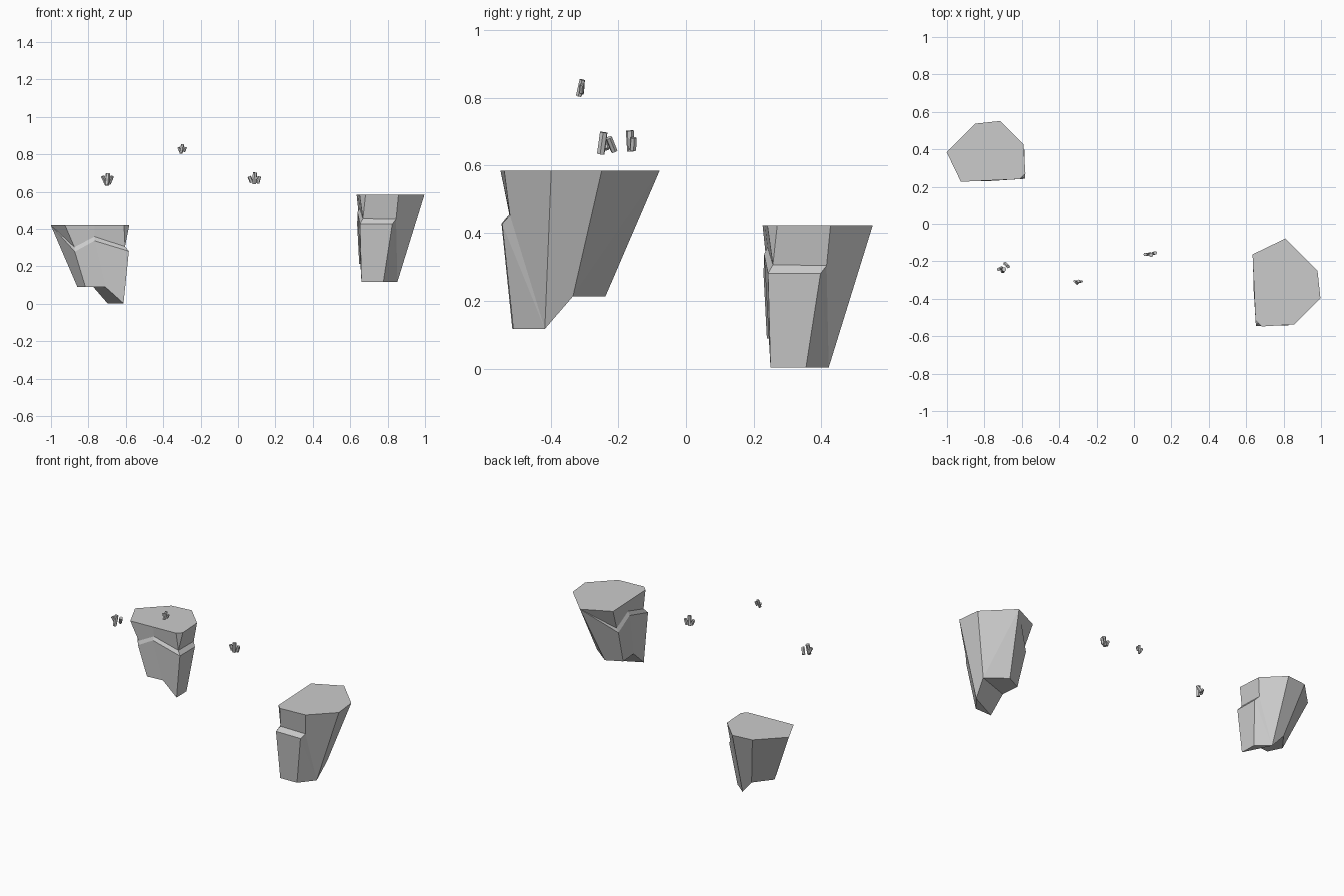
import bpy, bmesh
from mathutils import Vector, Matrix

if "Cube" in bpy.data.objects:
    bpy.data.objects.remove(bpy.data.objects["Cube"])


def material(name, rgb):
    m = bpy.data.materials.new(name)
    m.diffuse_color = (*rgb, 1)
    m.use_nodes = True
    m.node_tree.nodes["Principled BSDF"].inputs["Base Color"].default_value = m.diffuse_color
    return m


stone = material("grey_stone", (0.6, 0.6, 0.6))


def finish(bm, name):
    bmesh.ops.recalc_face_normals(bm, faces=bm.faces[:])
    me = bpy.data.meshes.new(name)
    bm.to_mesh(me)
    bm.free()
    me.materials.append(stone)
    ob = bpy.data.objects.new(name, me)
    bpy.context.collection.objects.link(ob)
    return ob


# Rock columns: rim, ledge top, ledge lip, foot (repeated points collapse)
T = 0.585
tip, tip_b = (.81, -.078, T), (.745, -.238, .213)
r1, r1_b = (.997, -.398, T), (.852, -.417, .117)
r2, r2_b = (.981, -.249, T), (.868, -.334, .213)
corner = [(.668, -.522, .456), (.652, -.545, .428), (.66, -.513, .117)]
columns = [
    [tip, tip, tip, tip_b],
    [(.634, -.163, T), (.648, -.22, .452), (.637, -.222, .425), (.648, -.286, .213)],
    [(.642, -.34, T), (.65, -.34, .515), (.639, -.34, .49), (.658, -.406, .213)],
    [(.65, -.516, T)] + corner,
    [(.682, -.548, T)] + corner,
    [(.858, -.537, T), (.845, -.52, .453), (.825, -.543, .427), (.777, -.51, .117)],
    [r1, r1_b, r1_b, r1_b],
    [r2, r2_b, r2_b, r2_b],
]


def rock(name):
    bm = bmesh.new()
    verts = {}

    def face(points):
        unique = list(dict.fromkeys(points))
        if len(unique) > 2:
            bm.faces.new([verts.setdefault(p, None) or make(p) for p in unique])

    def make(p):
        verts[p] = bm.verts.new(p)
        return verts[p]

    for i, a in enumerate(columns):
        b = columns[(i + 1) % len(columns)]
        for k in range(3):
            face([a[k], b[k], b[k + 1], a[k + 1]])
    face([c[0] for c in columns])
    # Stepped underside
    foot = [c[3] for c in columns]
    face([foot[0], foot[1], foot[2], foot[7]])
    face([foot[2], foot[3], foot[6], foot[7]])
    face([foot[3], foot[5], foot[6]])
    return finish(bm, name)


rock("right_rock")
left = rock("left_rock")
left.data.transform(Matrix.Translation((-1.0716, -.341, -.1016))
                    @ Matrix.Rotation(1.5707963, 4, 'Z') @ Matrix.Scale(.895, 4))


# Small leaning posts, three per cluster: base, top, radius
def cluster(name, posts):
    bm = bmesh.new()
    for base, top, r in posts:
        a, b = Vector(base), Vector(top)
        d = b - a
        mat = Matrix.Translation((a + b) / 2) @ d.to_track_quat('Z', 'Y').to_matrix().to_4x4()
        bmesh.ops.create_cone(bm, cap_ends=True, segments=6, radius1=r, radius2=r,
                              depth=d.length, matrix=mat)
    finish(bm, name)


cluster("left_post_cluster", [
    ((-.708, -.235, .648), (-.724, -.243, .683), .010),
    ((-.702, -.252, .634), (-.695, -.243, .698), .012),
    ((-.690, -.212, .642), (-.673, -.228, .682), .010)])
cluster("middle_post_cluster", [
    ((-.307, -.309, .812), (-.318, -.306, .838), .007),
    ((-.305, -.317, .805), (-.296, -.306, .853), .009),
    ((-.290, -.309, .815), (-.279, -.307, .838), .007)])
cluster("right_post_cluster", [
    ((.073, -.163, .650), (.060, -.163, .682), .010),
    ((.086, -.162, .642), (.091, -.166, .703), .012),
    ((.104, -.157, .645), (.114, -.155, .682), .010)])
